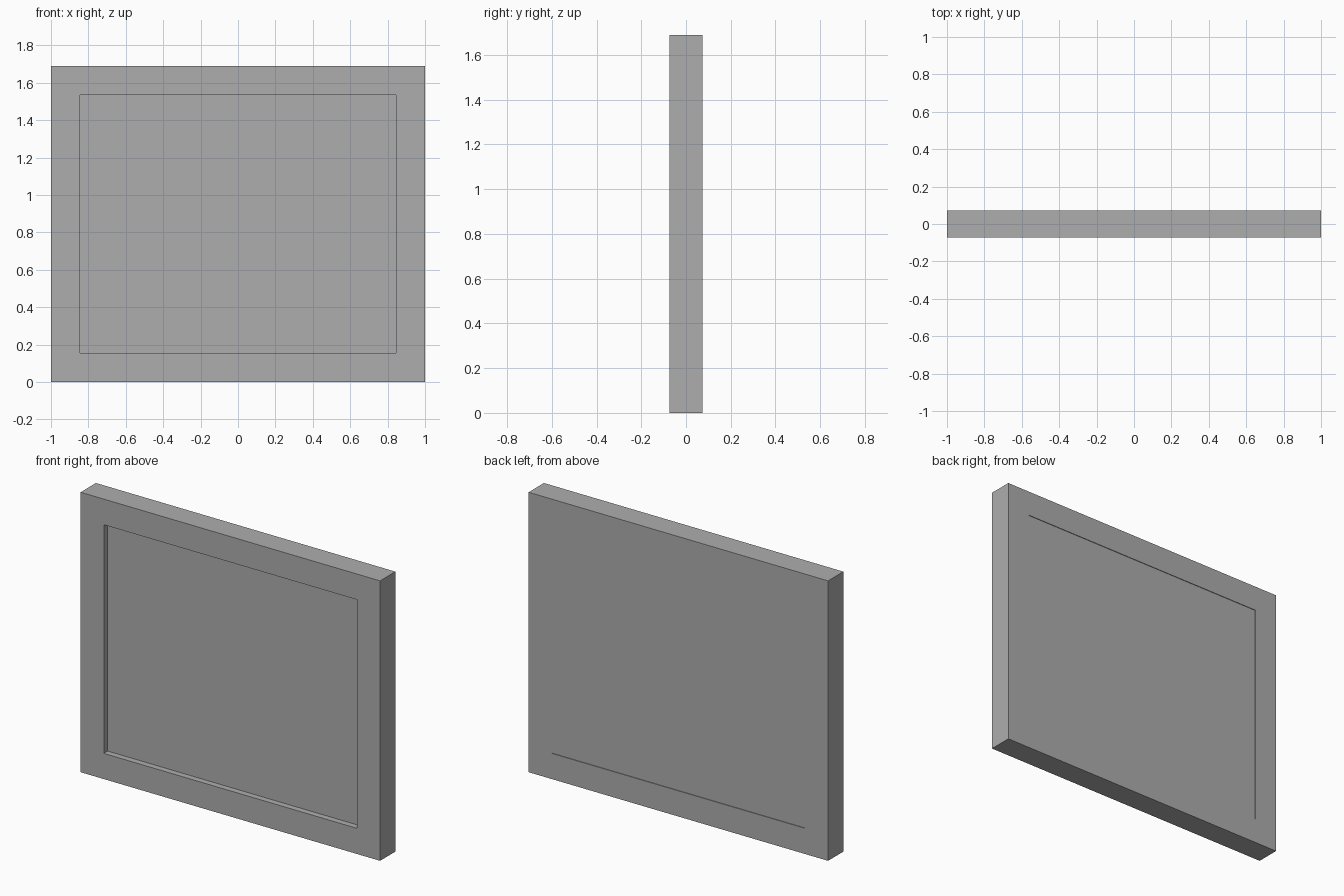
import bpy
import bmesh

if "Cube" in bpy.data.objects:
    bpy.data.objects.remove(bpy.data.objects["Cube"])

W, H, D = 1.0, 1.69, 0.073   # half width, height, half depth
B = 0.155                    # width of the frame boards

gray = bpy.data.materials.new("gray")
gray.diffuse_color = (0.42, 0.42, 0.42, 1)
gray.use_nodes = True
gray.node_tree.nodes["Principled BSDF"].inputs["Base Color"].default_value = gray.diffuse_color


def prism(name, outline, y0, y1):
    """Extrude an (x, z) outline from y0 to y1."""
    bm = bmesh.new()
    face = bm.faces.new([bm.verts.new((x, y0, z)) for x, z in outline])
    ext = bmesh.ops.extrude_face_region(bm, geom=[face])
    moved = [v for v in ext["geom"] if isinstance(v, bmesh.types.BMVert)]
    bmesh.ops.translate(bm, verts=moved, vec=(0, y1 - y0, 0))
    bmesh.ops.recalc_face_normals(bm, faces=bm.faces)
    mesh = bpy.data.meshes.new(name)
    bm.to_mesh(mesh)
    bm.free()
    mesh.materials.append(gray)
    obj = bpy.data.objects.new(name, mesh)
    bpy.context.collection.objects.link(obj)
    return obj


# Four mitred frame boards between the outer and inner rectangles
outer = [(-W, 0), (W, 0), (W, H), (-W, H)]
inner = [(-W + B, B), (W - B, B), (W - B, H - B), (-W + B, H - B)]
for i, name in enumerate(("bottom_rail", "right_stile", "top_rail", "left_stile")):
    j = (i + 1) % 4
    prism(name, [outer[i], outer[j], inner[j], inner[i]], -D, D)

# Panel, recessed at the front and almost flush at the back
prism("panel", inner, -D + 0.037, D - 0.004)
